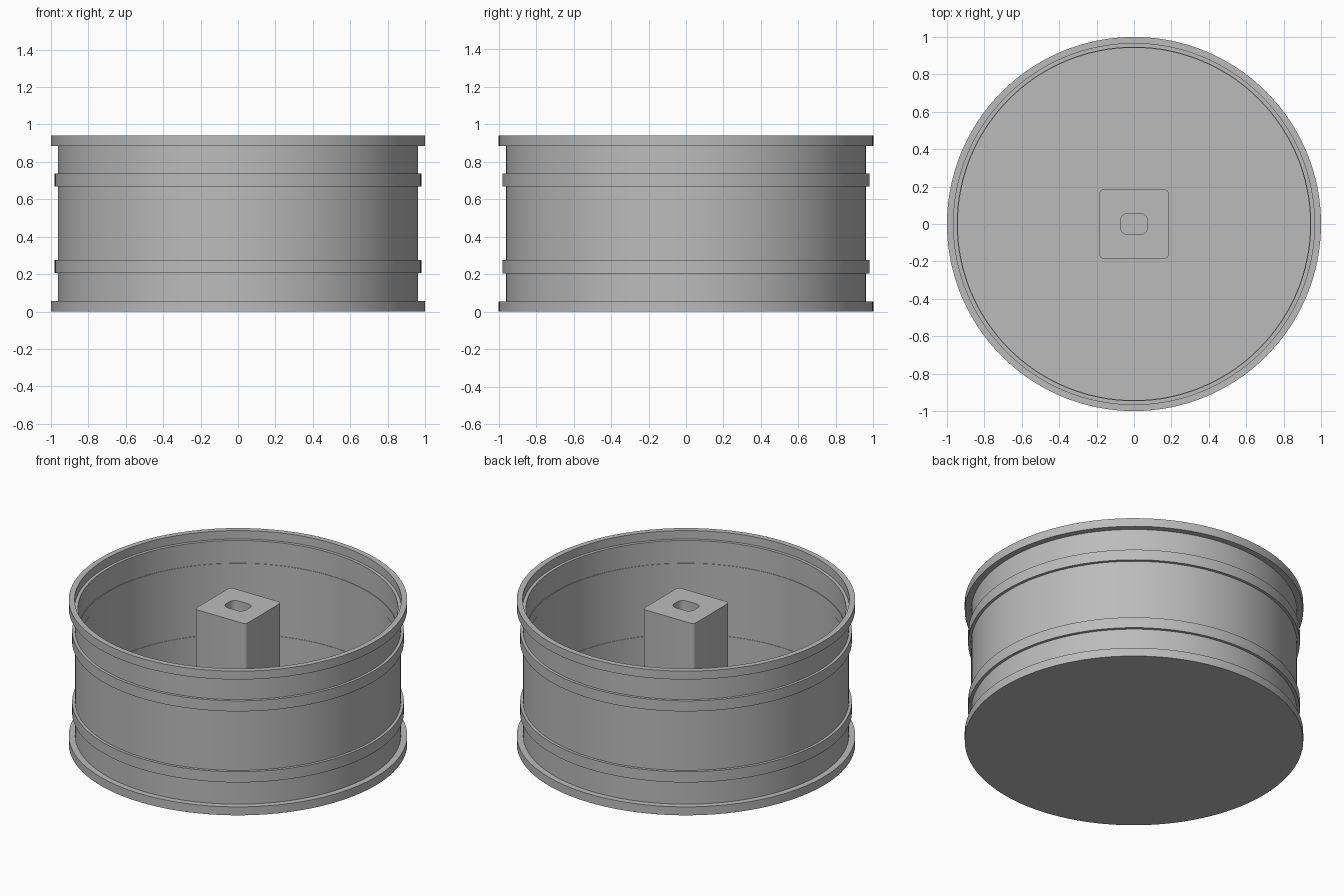
import bpy, bmesh
from math import cos, sin, pi, radians

cube = bpy.data.objects.get("Cube")
if cube:
    bpy.data.objects.remove(cube, do_unlink=True)

grey = bpy.data.materials.new("plain_grey")
grey.use_nodes = True
COLOUR = (0.5, 0.5, 0.5, 1)
grey.diffuse_color = COLOUR
grey.node_tree.nodes["Principled BSDF"].inputs["Base Color"].default_value = COLOUR


def skin_loops(name, loops):
    """Join successive closed loops with quads and cap both ends."""
    bm = bmesh.new()
    rings = [[bm.verts.new(p) for p in loop] for loop in loops]
    count = len(rings[0])
    for a, b in zip(rings, rings[1:]):
        for i in range(count):
            j = (i + 1) % count
            bm.faces.new((a[i], a[j], b[j], b[i]))
    bm.faces.new(rings[0][::-1])
    bm.faces.new(rings[-1])
    bmesh.ops.recalc_face_normals(bm, faces=bm.faces)
    mesh = bpy.data.meshes.new(name)
    bm.to_mesh(mesh)
    bm.free()
    mesh.materials.append(grey)
    obj = bpy.data.objects.new(name, mesh)
    bpy.context.collection.objects.link(obj)
    bpy.ops.object.select_all(action="DESELECT")
    obj.select_set(True)
    bpy.context.view_layer.objects.active = obj
    bpy.ops.object.shade_smooth_by_angle(angle=radians(30))
    return obj


def circle(r, z, segments=128):
    return [(r * cos(2 * pi * i / segments), r * sin(2 * pi * i / segments), z)
            for i in range(segments)]


def rounded_rect(hx, hy, r, z, steps=6):
    points = []
    for k, (sx, sy) in enumerate(((1, 1), (-1, 1), (-1, -1), (1, -1))):
        for i in range(steps + 1):
            a = (k + i / steps) * pi / 2
            points.append((sx * (hx - r) + r * cos(a), sy * (hy - r) + r * sin(a), z))
    return points


# Levels and radii of the drum
HEIGHT, LIP, FLOOR = 0.94, 0.055, 0.055
RIM, BAND, WALL, INNER, LEDGE = 1.0, 0.98, 0.962, 0.945, 0.942
bands = ((0.205, 0.275), (0.668, 0.737))

# Outside: bottom flange, wall with two raised bands, top flange
profile = [(RIM, 0), (RIM, LIP), (WALL, LIP)]
for low, high in bands:
    profile += [(WALL, low), (BAND, low), (BAND, high), (WALL, high)]
profile += [(WALL, HEIGHT - LIP), (RIM, HEIGHT - LIP), (RIM, HEIGHT)]

# Inside: stepped mouth, slim ledges behind the bands, floor
profile += [(0.965, HEIGHT), (0.965, HEIGHT - LIP), (INNER, HEIGHT - LIP)]
for low, high in reversed(bands):
    profile += [(INNER, high), (LEDGE, high), (LEDGE, low), (INNER, low)]
profile += [(INNER, FLOOR)]
skin_loops("wheel_drum", [circle(r, z) for r, z in profile])

# Square hub post with a rounded slot down its middle
TOP = 0.9
skin_loops("hub_post", [
    rounded_rect(0.185, 0.185, 0.022, FLOOR - 0.01),
    rounded_rect(0.185, 0.185, 0.022, TOP),
    rounded_rect(0.073, 0.057, 0.04, TOP),
    rounded_rect(0.073, 0.057, 0.04, FLOOR + 0.005),
])
